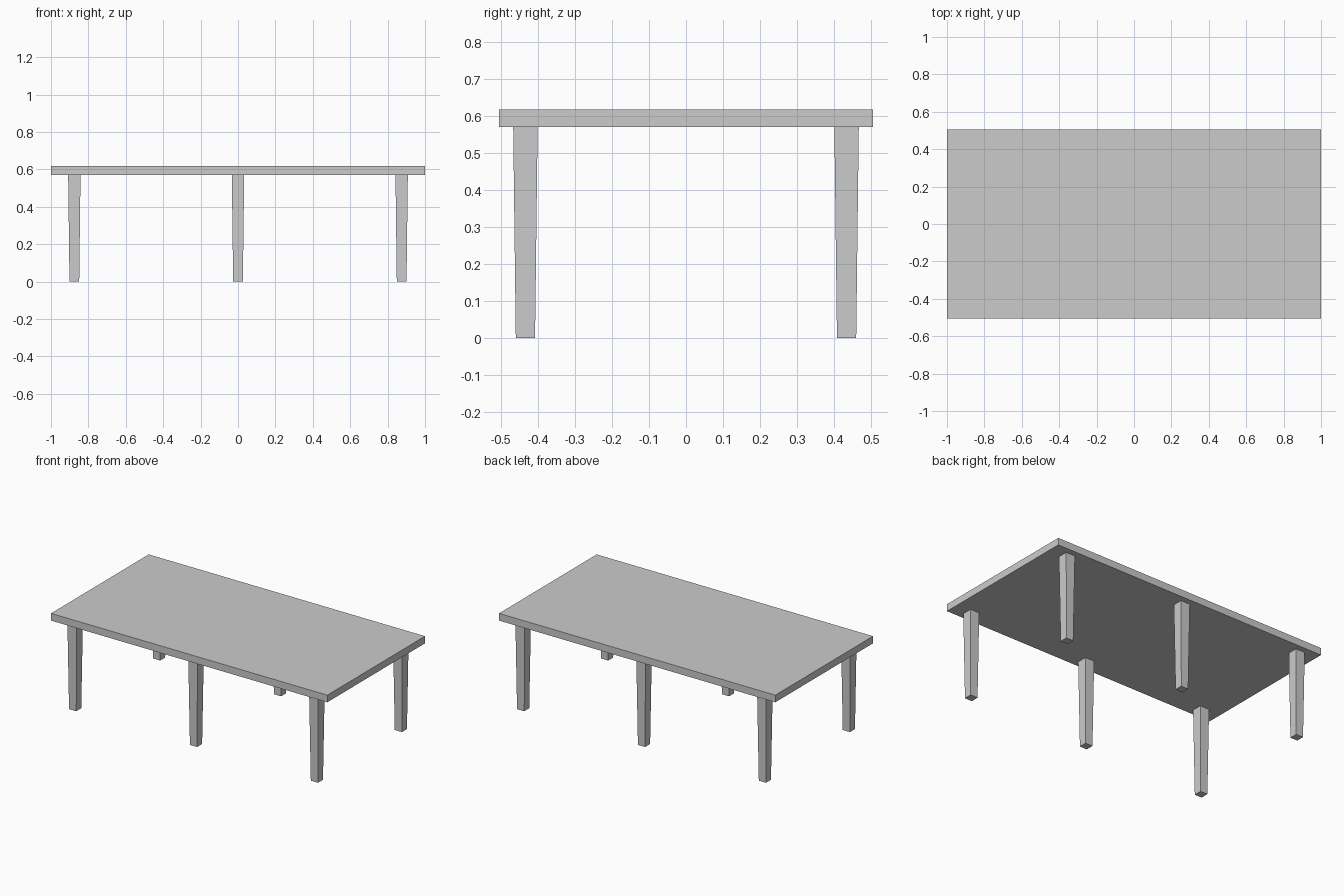
import bpy, bmesh

if "Cube" in bpy.data.objects:
    bpy.data.objects.remove(bpy.data.objects["Cube"])

TOP_Z, UNDER_Z = 0.617, 0.57


def tapered_box(name, x, y, z0, z1, bottom, top):
    """Box with separate half sizes (hx, hy) at its bottom and top."""
    bm = bmesh.new()
    bmesh.ops.create_cube(bm, size=2)
    for v in bm.verts:
        upper = v.co.z > 0
        hx, hy = top if upper else bottom
        v.co = (x + v.co.x * hx, y + v.co.y * hy, z1 if upper else z0)
    mesh = bpy.data.meshes.new(name)
    bm.to_mesh(mesh)
    bm.free()
    obj = bpy.data.objects.new(name, mesh)
    bpy.context.collection.objects.link(obj)
    return obj


# Rectangular slab top
tapered_box("tabletop", 0, 0, UNDER_Z, TOP_Z, (1.0, 0.505), (1.0, 0.505))

# Six tapered legs: three along the front, three along the back
for side, y in (("front", -0.434), ("back", 0.434)):
    for place, x in (("left", -0.875), ("middle", 0), ("right", 0.875)):
        tapered_box(f"{side}_{place}_leg", x, y, 0, UNDER_Z,
                    (0.026, 0.026), (0.033, 0.033))
